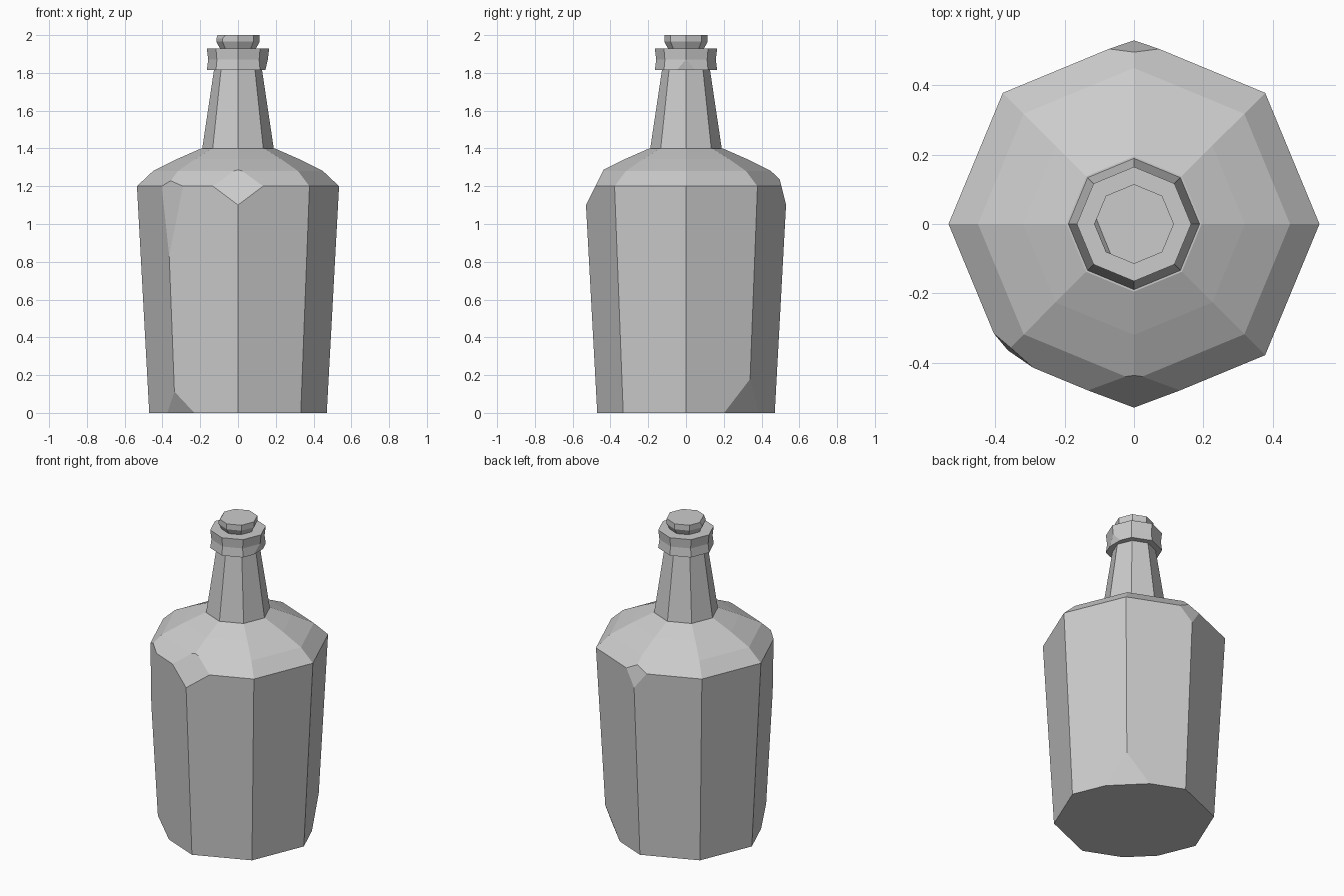
import bpy, bmesh
from math import cos, sin, radians
from mathutils import Vector

cube = bpy.data.objects.get("Cube")
if cube:
    bpy.data.objects.remove(cube, do_unlink=True)

grey = bpy.data.materials.new("stone grey")
grey.use_nodes = True
colour = (0.6, 0.6, 0.6, 1)
grey.diffuse_color = colour
grey.node_tree.nodes["Principled BSDF"].inputs["Base Color"].default_value = colour

SIDES = 8


def lathe(profile):
    """Closed octagonal solid from (radius, height) pairs."""
    bm = bmesh.new()
    rings = [[bm.verts.new((r * cos(radians(45 * i)), r * sin(radians(45 * i)), z))
              for i in range(SIDES)] for r, z in profile]
    for low, high in zip(rings, rings[1:]):
        for i in range(SIDES):
            j = (i + 1) % SIDES
            bm.faces.new((low[i], low[j], high[j], high[i]))
    bm.faces.new(rings[0][::-1])
    bm.faces.new(rings[-1])
    return bm


def chip(bm, angle, low, high, skew=0):
    """Slice off a corner with a plane through two (radius, height) points, low to high."""
    a = radians(angle)
    start = Vector((low[0] * cos(a), low[0] * sin(a), low[1]))
    end = Vector((high[0] * cos(a), high[0] * sin(a), high[1]))
    t = radians(angle + skew)
    across = Vector((-sin(t), cos(t), 0))
    normal = across.cross(end - start).normalized()
    geom = bm.verts[:] + bm.edges[:] + bm.faces[:]
    cut = bmesh.ops.bisect_plane(bm, geom=geom, plane_co=start,
                                 plane_no=normal, clear_outer=True)
    edges = [e for e in cut["geom_cut"] if isinstance(e, bmesh.types.BMEdge)]
    bmesh.ops.contextual_create(bm, geom=edges)


def finish(bm, name):
    bmesh.ops.recalc_face_normals(bm, faces=bm.faces[:])
    mesh = bpy.data.meshes.new(name)
    bm.to_mesh(mesh)
    bm.free()
    mesh.materials.append(grey)
    obj = bpy.data.objects.new(name, mesh)
    bpy.context.collection.objects.link(obj)


# Body with worn shoulder and base corners
body = lathe([(0.47, 0), (0.535, 1.2), (0.45, 1.28), (0.32, 1.345), (0.195, 1.4)])
chip(body, 270, (0.53, 1.1), (0.44, 1.28))
chip(body, 90, (0.53, 1.1), (0.505, 1.2))
chip(body, 225, (0.515, 0.83), (0.505, 1.2), 4)
chip(body, 225, (0.428, 0), (0.475, 0.11))
chip(body, 45, (0.416, 0), (0.48, 0.18))
finish(body, "bottle_body")

# Tapered neck
finish(lathe([(0.19, 1.395), (0.125, 1.83)]), "bottle_neck")

# Rough lip ring with one nicked lower corner
lip = lathe([(0.165, 1.815), (0.158, 1.87), (0.165, 1.93)])
chip(lip, 0, (0.145, 1.815), (0.16, 1.88))
finish(lip, "bottle_lip")

# Flared stopper, worn along one top edge
stopper = lathe([(0.09, 1.92), (0.115, 1.965), (0.115, 2.0)])
chip(stopper, 202, (0.113, 1.97), (0.095, 2.0))
finish(stopper, "stopper")
